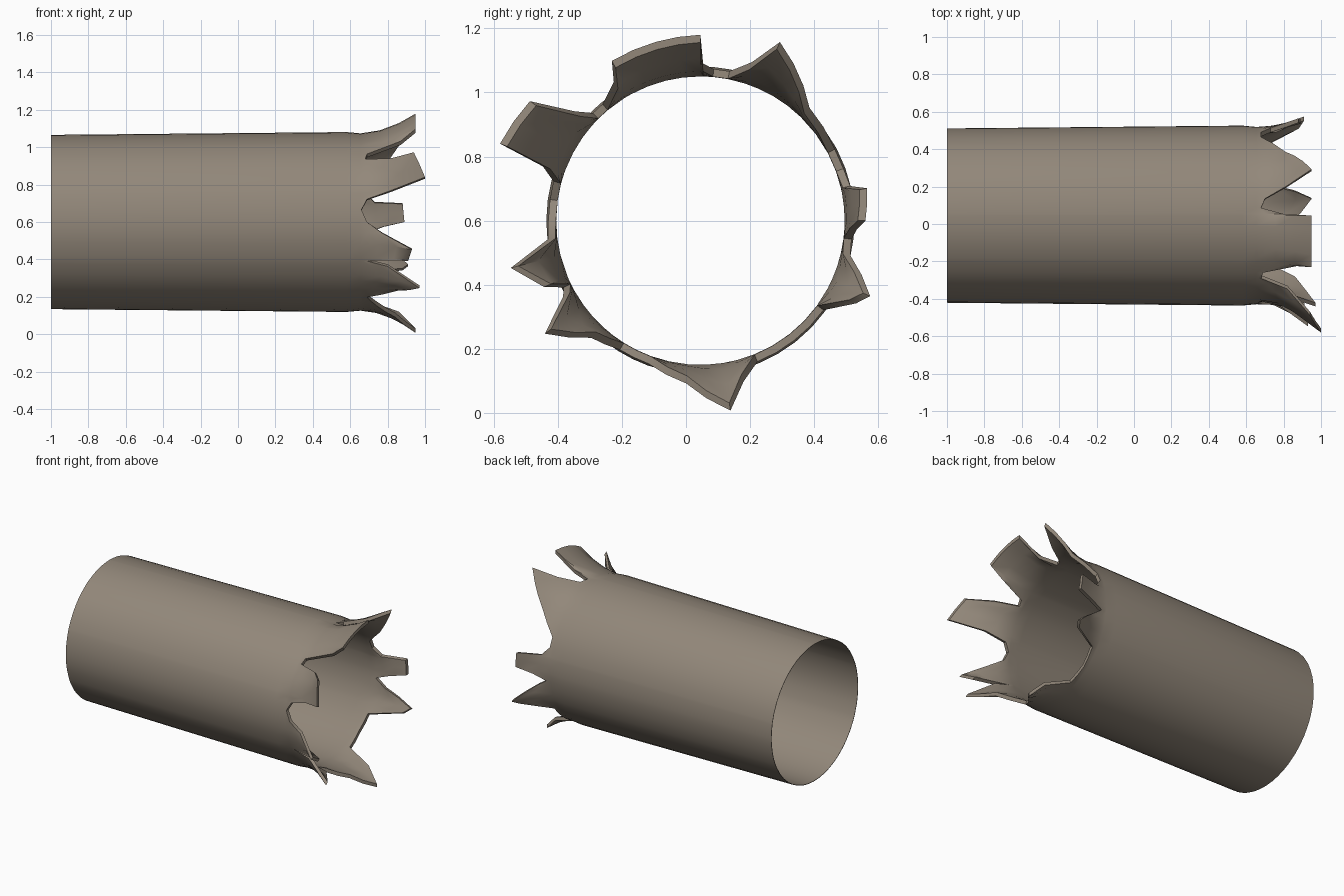
import bpy
import math
from mathutils import Vector

cube = bpy.data.objects.get("Cube")
if cube:
    bpy.data.objects.remove(cube, do_unlink=True)

# Single weathered metal colour
metal = bpy.data.materials.new("dull brown metal")
metal.use_nodes = True
colour = (0.29, 0.245, 0.195, 1)
metal.diffuse_color = colour
metal.node_tree.nodes["Principled BSDF"].inputs["Base Color"].default_value = colour

CENTRE_Y, CENTRE_Z = 0.045, 0.6
OPEN_END, NECK, TEAR = -1.0, 0.58, 0.655
OPEN_RADIUS, NECK_RADIUS, TEAR_RADIUS = 0.466, 0.481, 0.474
WALL = 0.024

# Torn rim: angle around the axis, reach along x, radius at the edge
rim = [
    (0, .89, .515), (11, .88, .53), (13, .73, .48), (20, .68, .475),
    (28, .68, .475), (46, .81, .49), (66, .95, .61), (72, .82, .52),
    (79, .70, .475), (85, .68, .475), (89, .80, .49), (90, .95, .58),
    (104, .95, .575), (119, .95, .57), (122, .87, .51), (130, .69, .475),
    (135, .68, .475), (139, .82, .52), (145, .94, .65), (159, 1.0, .67),
    (161, .82, .52), (165, .69, .475), (172, .66, .474), (180, .69, .475),
    (187, .77, .48), (194, .93, .61), (203, .91, .53), (206, .69, .475),
    (209, .80, .49), (216, .97, .60), (227, .86, .50), (238, .69, .475),
    (250, .74, .475), (265, .84, .51), (279, .95, .60), (285, .86, .52),
    (292, .69, .475), (308, .68, .475), (324, .69, .475), (332, .88, .55),
    (336, .91, .58), (347, .76, .48), (353, .69, .475), (357, .78, .49),
]


def split_wide_gaps(points, limit=9):
    """Insert evenly spaced columns wherever neighbours are far apart."""
    columns = []
    following = points[1:] + [(360,) + points[0][1:]]
    for first, second in zip(points, following):
        steps = math.ceil((second[0] - first[0]) / limit)
        for k in range(steps):
            columns.append(Vector(first).lerp(Vector(second), k / steps))
    return columns


def ring_point(angle, x, radius):
    a = math.radians(angle)
    return (x, CENTRE_Y + radius * math.cos(a), CENTRE_Z + radius * math.sin(a))


def wall_profile(reach, edge_radius):
    """Outer skin to the torn edge, then back along the inner skin."""
    outer = [(OPEN_END, OPEN_RADIUS), (NECK, NECK_RADIUS), (TEAR, TEAR_RADIUS)]
    for t in (0.35, 0.7, 1):
        outer.append((TEAR + (reach - TEAR) * t,
                      TEAR_RADIUS + (edge_radius - TEAR_RADIUS) * t ** 1.8))
    inner = []
    for x, radius in reversed(outer):
        taper = min(1, (x - OPEN_END) / (TEAR - OPEN_END))
        inner.append((x, radius - 0.003 - (WALL - 0.003) * taper))
    return outer + inner


# Pipe with a burst, curled end
verts, faces = [], []
columns = split_wide_gaps(rim)
for angle, reach, edge_radius in columns:
    profile = wall_profile(reach, edge_radius)
    verts += [ring_point(angle, x, r) for x, r in profile]

rows = len(profile)
for c in range(len(columns)):
    here, beside = c * rows, ((c + 1) % len(columns)) * rows
    for r in range(rows):
        n = (r + 1) % rows
        faces.append((here + r, here + n, beside + n, beside + r))

mesh = bpy.data.meshes.new("torn_pipe")
mesh.from_pydata(verts, [], [f[::-1] for f in faces])
mesh.materials.append(metal)
mesh.update()
pipe = bpy.data.objects.new("torn_pipe", mesh)
bpy.context.collection.objects.link(pipe)

# Smooth barrel with crisp torn edges
bpy.ops.object.select_all(action="DESELECT")
pipe.select_set(True)
bpy.context.view_layer.objects.active = pipe
bpy.ops.object.mode_set(mode="EDIT")
bpy.ops.mesh.select_all(action="SELECT")
bpy.ops.mesh.normals_make_consistent(inside=False)
bpy.ops.object.mode_set(mode="OBJECT")
bpy.ops.object.shade_smooth_by_angle(angle=math.radians(35))
